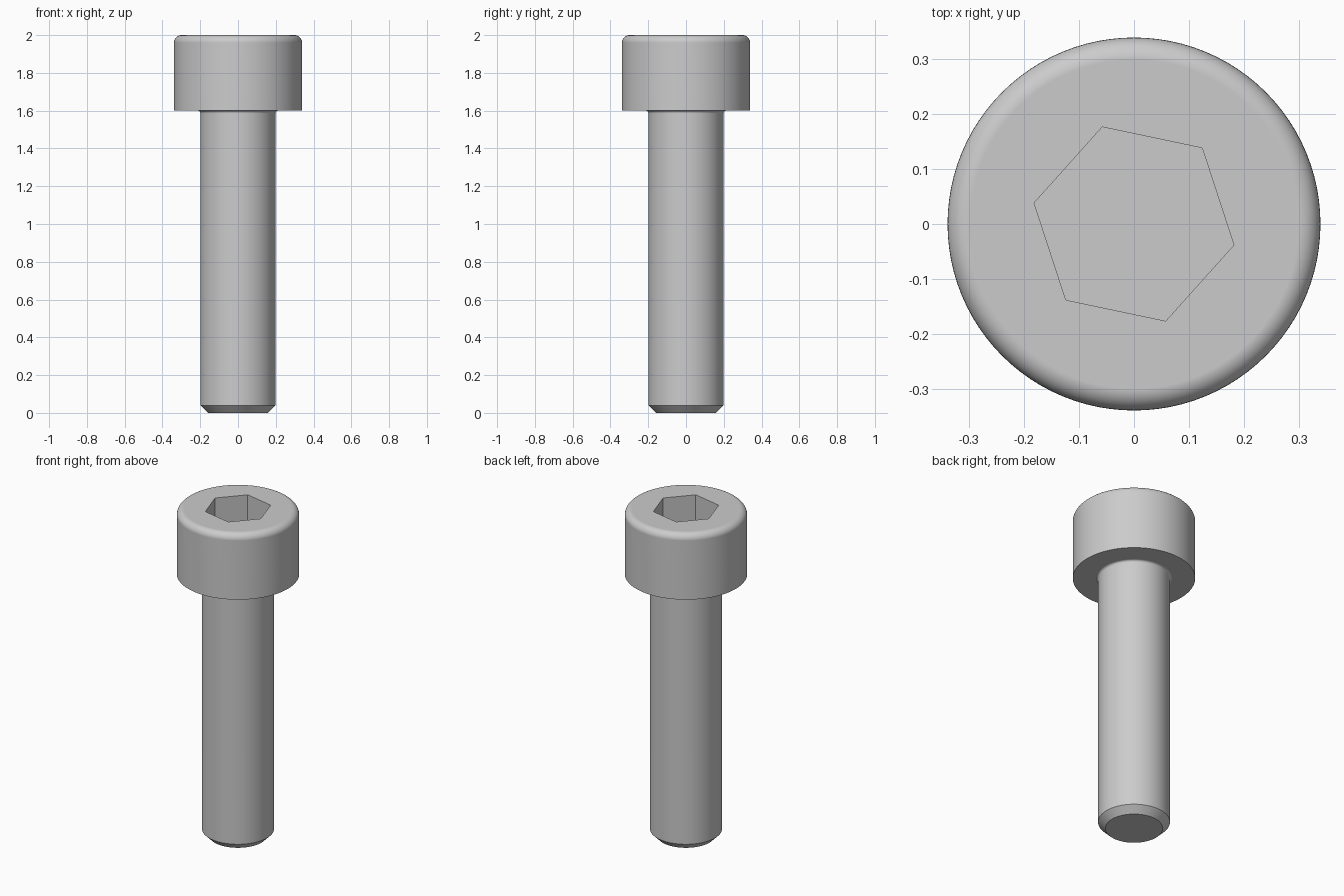
import bpy, bmesh
from math import sin, cos, pi, radians

default = bpy.data.objects.get("Cube")
if default:
    bpy.data.objects.remove(default, do_unlink=True)

SIDES = 96
SHANK_R, HEAD_R = 0.199, 0.339
HEAD_BASE, TOP = 1.6, 2.0
CHAMFER, FILLET, ROUND = 0.04, 0.014, 0.04
SOCKET_R, SOCKET_DEPTH, SOCKET_TURN = 0.1855, 0.2, radians(48.1)

steel = bpy.data.materials.new("grey steel")
steel.use_nodes = True
colour = (0.6, 0.6, 0.6, 1)
steel.diffuse_color = colour
steel.node_tree.nodes["Principled BSDF"].inputs["Base Color"].default_value = colour


def arc(cx, cz, r, start, end, steps):
    """Profile points along a circular arc, angles in degrees."""
    angles = [radians(start + (end - start) * i / steps) for i in range(steps + 1)]
    return [(cx + r * cos(a), cz + r * sin(a)) for a in angles]


def make_object(name, bm):
    bmesh.ops.recalc_face_normals(bm, faces=bm.faces)
    mesh = bpy.data.meshes.new(name)
    bm.to_mesh(mesh)
    bm.free()
    mesh.materials.append(steel)
    obj = bpy.data.objects.new(name, mesh)
    bpy.context.collection.objects.link(obj)
    return obj


def lathe(name, profile):
    """Closed solid of revolution with a flat cap at each end."""
    bm = bmesh.new()
    rings = []
    for r, z in profile:
        angles = [2 * pi * i / SIDES for i in range(SIDES)]
        rings.append([bm.verts.new((r * cos(a), r * sin(a), z)) for a in angles])
    for low, high in zip(rings, rings[1:]):
        for i in range(SIDES):
            j = (i + 1) % SIDES
            bm.faces.new((low[i], low[j], high[j], high[i]))
    bm.faces.new(rings[0][::-1])
    bm.faces.new(rings[-1])
    return make_object(name, bm)


# Shank with chamfered tip, under-head fillet and rounded cylindrical head
profile = [(SHANK_R - CHAMFER, 0), (SHANK_R, CHAMFER)]
profile += arc(SHANK_R + FILLET, HEAD_BASE - FILLET, FILLET, 180, 90, 5)
profile += [(HEAD_R, HEAD_BASE)]
profile += arc(HEAD_R - ROUND, TOP - ROUND, ROUND, 0, 90, 8)
bolt = lathe("socket_head_bolt", profile)

# Hexagonal drive socket, cut into the top of the head
bm = bmesh.new()
base = [bm.verts.new((SOCKET_R * cos(SOCKET_TURN + i * pi / 3),
                      SOCKET_R * sin(SOCKET_TURN + i * pi / 3),
                      TOP - SOCKET_DEPTH)) for i in range(6)]
floor = bm.faces.new(base)
walls = bmesh.ops.extrude_face_region(bm, geom=[floor], use_keep_orig=True)
lifted = [v for v in walls["geom"] if isinstance(v, bmesh.types.BMVert)]
bmesh.ops.translate(bm, verts=lifted, vec=(0, 0, SOCKET_DEPTH + 0.1))
cutter = make_object("hex_socket_cutter", bm)
cutter.hide_render = True

cut = bolt.modifiers.new("hex_socket", 'BOOLEAN')
cut.operation = 'DIFFERENCE'
cut.solver = 'EXACT'
cut.object = cutter

# Fix the cut in place, then shade
bpy.ops.object.select_all(action='DESELECT')
bpy.context.view_layer.objects.active = bolt
bolt.select_set(True)
bpy.ops.object.modifier_apply(modifier=cut.name)
bpy.data.objects.remove(cutter, do_unlink=True)
bpy.ops.object.shade_smooth_by_angle(angle=radians(30))
normals = bolt.modifiers.new("flat_caps", 'WEIGHTED_NORMAL')
normals.keep_sharp = True
